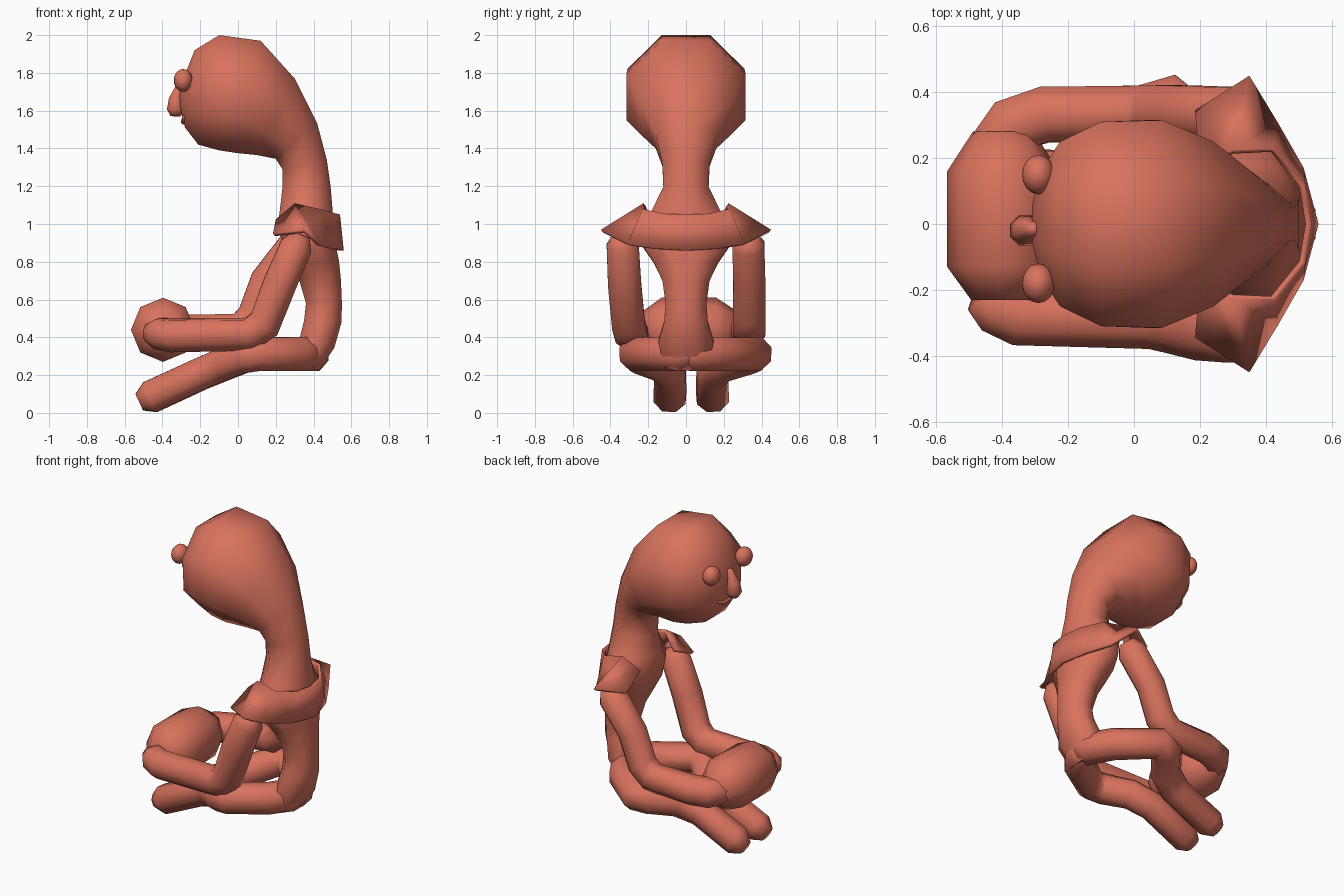
import bpy, bmesh, math
from mathutils import Vector, Matrix

cube = bpy.data.objects.get("Cube")
if cube:
    bpy.data.objects.remove(cube, do_unlink=True)

clay = bpy.data.materials.new("terracotta clay")
clay.use_nodes = True
colour = (0.69, 0.17, 0.11, 1)
clay.diffuse_color = colour
clay.node_tree.nodes["Principled BSDF"].inputs["Base Color"].default_value = colour

SIDES = 8


def finish(name, bm, angle=180):
    bmesh.ops.recalc_face_normals(bm, faces=bm.faces)
    mesh = bpy.data.meshes.new(name)
    bm.to_mesh(mesh)
    bm.free()
    mesh.materials.append(clay)
    obj = bpy.data.objects.new(name, mesh)
    bpy.context.collection.objects.link(obj)
    bpy.ops.object.select_all(action='DESELECT')
    obj.select_set(True)
    bpy.context.view_layer.objects.active = obj
    bpy.ops.object.shade_smooth_by_angle(angle=math.radians(angle))
    return obj


def loft(name, rings):
    """Skin (centre, axis_a, axis_b) rings with flat-sided polygons and close the ends."""
    bm = bmesh.new()
    grow = 1 / math.cos(math.pi / SIDES)
    angles = [(i + 0.5) * math.tau / SIDES for i in range(SIDES)]
    loops = [[bm.verts.new(centre + grow * (a * math.cos(t) + b * math.sin(t))) for t in angles]
             for centre, a, b in rings]
    for lo, hi in zip(loops, loops[1:]):
        for i in range(SIDES):
            j = (i + 1) % SIDES
            bm.faces.new((lo[i], lo[j], hi[j], hi[i]))
    bm.faces.new(loops[0][::-1])
    bm.faces.new(loops[-1])
    return finish(name, bm, 70)


def limb(name, path):
    """Round-ended tube through (x, y, z, radius) points."""
    pts = [Vector(p[:3]) for p in path]
    radii = [p[3] for p in path]
    # rounded tips
    first = pts[0] + (pts[0] - pts[1]).normalized() * radii[0] * 0.75
    last = pts[-1] + (pts[-1] - pts[-2]).normalized() * radii[-1] * 0.75
    pts = [first] + pts + [last]
    radii = [radii[0] * 0.55] + radii + [radii[-1] * 0.55]
    rings, prev, a = [], None, None
    for i, p in enumerate(pts):
        before = (p - pts[i - 1]).normalized() if i else Vector()
        after = (pts[i + 1] - p).normalized() if i < len(pts) - 1 else Vector()
        t = (before + after).normalized()
        if prev is None:
            a = t.cross(Vector((1, 0, 0))).normalized()
        else:
            a = prev.rotation_difference(t) @ a
        rings.append((p, a * radii[i], t.cross(a) * radii[i]))
        prev = t
    return loft(name, rings)


# body, neck and head in one skin: back point (x, z), front point (x, z), half width
body = [
    ((0.43, 0.225), (0.31, 0.28), 0.11), ((0.51, 0.345), (0.33, 0.41), 0.145),
    ((0.548, 0.48), (0.35, 0.49), 0.115),
    ((0.55, 0.58), (0.36, 0.58), 0.108), ((0.545, 0.70), (0.325, 0.70), 0.125),
    ((0.535, 0.80), (0.28, 0.79), 0.17), ((0.515, 0.90), (0.24, 0.88), 0.235),
    ((0.505, 1.0), (0.21, 1.0), 0.22), ((0.50, 1.08), (0.22, 1.06), 0.18),
    ((0.49, 1.20), (0.235, 1.19), 0.12),
    ((0.47, 1.34), (0.235, 1.29), 0.125), ((0.42, 1.53), (0.20, 1.345), 0.16),
    ((0.30, 1.77), (0.10, 1.365), 0.25), ((0.12, 1.97), (0, 1.375), 0.315),
    ((-0.10, 2.0), (-0.10, 1.39), 0.31), ((-0.23, 1.92), (-0.21, 1.42), 0.25),
    ((-0.285, 1.78), (-0.28, 1.51), 0.16), ((-0.31, 1.70), (-0.305, 1.60), 0.06)]
rings = []
for back, front, w in body:
    b, f = Vector((back[0], 0, back[1])), Vector((front[0], 0, front[1]))
    rings.append(((b + f) / 2, (b - f) / 2, Vector((0, w, 0))))
loft("body_and_head", rings)

# arms
limb("right_arm", [(0.31, -0.335, 0.885, 0.085), (0.22, -0.325, 0.68, 0.088),
                   (0.14, -0.305, 0.47, 0.088), (0.06, -0.29, 0.415, 0.086),
                   (-0.35, -0.28, 0.41, 0.085), (-0.43, -0.245, 0.42, 0.08)])
limb("left_arm", [(0.295, 0.33, 0.885, 0.085), (0.15, 0.335, 0.70, 0.085),
                  (0.08, 0.335, 0.51, 0.086), (0.01, 0.335, 0.445, 0.085),
                  (-0.27, 0.332, 0.435, 0.085), (-0.37, 0.30, 0.43, 0.085),
                  (-0.42, 0.23, 0.43, 0.08)])

# legs: knees splay out, then the shins run straight forward
for name, hip, knee, foot in (("right_leg", -0.01, -0.265, -0.085),
                              ("left_leg", 0.03, 0.365, 0.14)):
    limb(name, [(0.40, hip, 0.313, 0.09), (0.31, hip + (knee - hip) * 0.47, 0.312, 0.089),
                (0.11, knee, 0.312, 0.088), (0.03, knee * 0.92, 0.30, 0.088),
                (-0.08, foot + (knee - foot) * 0.25, 0.255, 0.086),
                (-0.20, foot, 0.205, 0.084), (-0.465, foot, 0.083, 0.085)])

# clasped hands
tilt = Matrix.Rotation(math.pi / SIDES, 3, 'Y')
loft("clasped_hands", [(Vector((-0.397, y, 0.44)), tilt @ Vector((r, 0, 0)), tilt @ Vector((0, 0, r)))
                       for y, r in ((-0.23, 0.09), (-0.13, 0.157), (0.16, 0.157), (0.28, 0.085))])

# shawl: upper and lower edge of one half, mirrored across the spine
upper = [(0.20, 0.18, 1.025), (0.30, 0.225, 1.11), (0.43, 0.23, 1.08), (0.52, 0.12, 1.055), (0.54, 0, 1.05)]
lower = [(0.185, 0.345, 0.95), (0.35, 0.45, 0.97), (0.435, 0.31, 0.895), (0.515, 0.17, 0.87), (0.56, 0, 0.86)]
bm = bmesh.new()
top = [bm.verts.new(p) for p in upper]
low = [bm.verts.new(p) for p in lower]
for i in range(len(top) - 1):
    bm.faces.new((top[i], top[i + 1], low[i + 1], low[i]))
half = bmesh.ops.duplicate(bm, geom=bm.verts[:] + bm.edges[:] + bm.faces[:])["geom"]
bmesh.ops.scale(bm, vec=(1, -1, 1), verts=[g for g in half if isinstance(g, bmesh.types.BMVert)])
bmesh.ops.remove_doubles(bm, verts=bm.verts, dist=0.001)
shawl = finish("shawl", bm, 40)
thick = shawl.modifiers.new("thickness", 'SOLIDIFY')
thick.thickness = 0.02
thick.offset = -1


def ball(name, place, size):
    bm = bmesh.new()
    bmesh.ops.create_uvsphere(bm, u_segments=16, v_segments=10, radius=1)
    bmesh.ops.transform(bm, verts=bm.verts,
                        matrix=Matrix.Translation(place) @ Matrix.Diagonal((*size, 1)))
    return finish(name, bm)


# face
ball("left_eye", (-0.29, 0.15, 1.76), (0.05, 0.06, 0.06))
ball("right_eye", (-0.29, -0.18, 1.76), (0.05, 0.06, 0.06))
limb("nose", [(-0.305, -0.015, 1.73, 0.022), (-0.328, -0.018, 1.66, 0.038),
              (-0.33, -0.02, 1.605, 0.046)])
limb("mouth", [(-0.283, 0.08, 1.565, 0.012), (-0.288, 0.03, 1.54, 0.013),
               (-0.288, -0.05, 1.54, 0.013), (-0.283, -0.11, 1.565, 0.012)])
